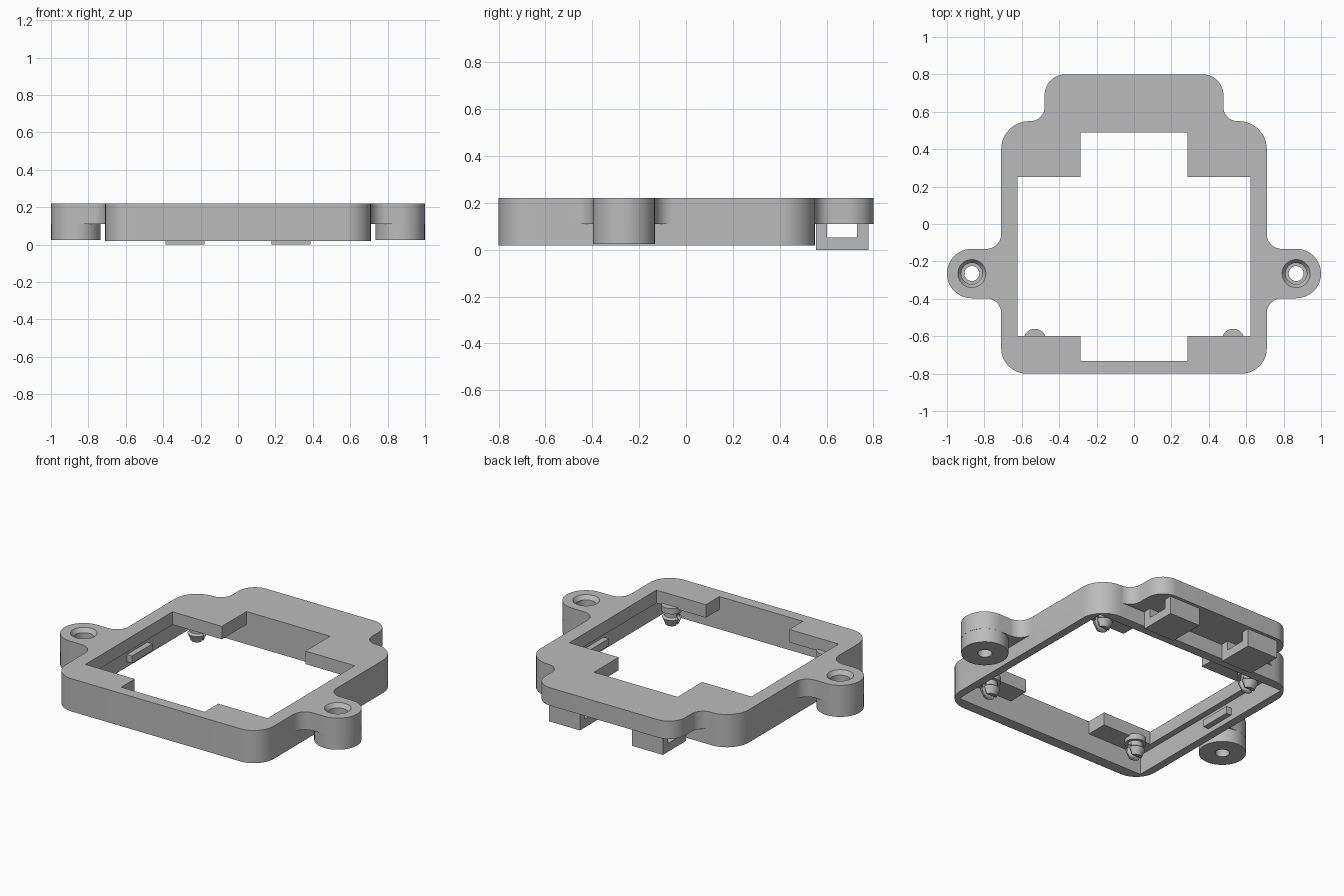
import bpy, bmesh, math
from mathutils import Vector, Matrix

cube = bpy.data.objects.get("Cube")
if cube:
    bpy.data.objects.remove(cube, do_unlink=True)

grey = bpy.data.materials.new("plain grey")
grey.use_nodes = True
grey.diffuse_color = (0.5, 0.5, 0.5, 1)
grey.node_tree.nodes["Principled BSDF"].inputs["Base Color"].default_value = (0.5, 0.5, 0.5, 1)


def finish(name, bm):
    """Clean the mesh, smooth its curved sides and link it as an object."""
    bmesh.ops.remove_doubles(bm, verts=bm.verts, dist=0.0002)
    bmesh.ops.recalc_face_normals(bm, faces=bm.faces)
    for f in bm.faces:
        f.smooth = True
    for e in bm.edges:
        e.smooth = len(e.link_faces) == 2 and e.calc_face_angle(0) < math.radians(30)
    me = bpy.data.meshes.new(name)
    bm.to_mesh(me)
    bm.free()
    me.materials.append(grey)
    ob = bpy.data.objects.new(name, me)
    bpy.context.scene.collection.objects.link(ob)
    return ob


def rounded(corners, steps=12):
    """Round each (x, y, radius) corner of a closed polygon."""
    out = []
    n = len(corners)
    for i, (x, y, r) in enumerate(corners):
        p = Vector((x, y))
        if r == 0:
            out.append(p)
            continue
        a = (Vector(corners[i - 1][:2]) - p).normalized()
        b = (Vector(corners[(i + 1) % n][:2]) - p).normalized()
        centre = p + (a + b) * r
        for k in range(steps + 1):
            t = k / steps * math.pi / 2
            out.append(centre - b * r * math.cos(t) - a * r * math.sin(t))
    return out


def mirrored(half):
    return half + [(-x, y, r) for x, y, r in reversed(half)]


def circle(x, y, r, n=40):
    return [Vector((x + r * math.cos(k * math.tau / n), y + r * math.sin(k * math.tau / n)))
            for k in range(n)]


def slab(name, loops, z0, z1):
    """Extrude an outline with holes between two heights."""
    cu = bpy.data.curves.new(name, 'CURVE')
    cu.dimensions = '2D'
    cu.fill_mode = 'BOTH'
    cu.extrude = (z1 - z0) / 2
    for loop in loops:
        sp = cu.splines.new('POLY')
        sp.points.add(len(loop) - 1)
        for pt, v in zip(sp.points, loop):
            pt.co = (v.x, v.y, 0, 1)
        sp.use_cyclic_u = True
    tmp = bpy.data.objects.new(name + "_path", cu)
    bpy.context.scene.collection.objects.link(tmp)
    bpy.context.view_layer.update()
    me = bpy.data.meshes.new_from_object(tmp.evaluated_get(bpy.context.evaluated_depsgraph_get()))
    bm = bmesh.new()
    bm.from_mesh(me)
    bmesh.ops.translate(bm, verts=bm.verts, vec=(0, 0, (z0 + z1) / 2))
    bpy.data.objects.remove(tmp)
    bpy.data.curves.remove(cu)
    bpy.data.meshes.remove(me)
    return finish(name, bm)


def lathe(name, profile, x, y, n=40):
    """Spin a closed (radius, z) profile about a vertical axis."""
    bm = bmesh.new()
    vs = [bm.verts.new((r, 0, z)) for r, z in profile]
    es = [bm.edges.new((vs[i - 1], vs[i])) for i in range(len(vs))]
    bmesh.ops.spin(bm, geom=vs + es, cent=(0, 0, 0), axis=(0, 0, 1),
                   angle=math.tau, steps=n, use_merge=True)
    bmesh.ops.dissolve_degenerate(bm, edges=bm.edges, dist=0.0001)
    bmesh.ops.translate(bm, verts=bm.verts, vec=(x, y, 0))
    return finish(name, bm)


def box(name, lo, hi):
    bm = bmesh.new()
    lo, hi = Vector(lo), Vector(hi)
    bmesh.ops.create_cube(bm, size=1, matrix=Matrix.Translation((lo + hi) / 2)
                          @ Matrix.Diagonal((*(hi - lo), 1)))
    return finish(name, bm)


TOP, PLATE, STEP, RIM = 0.22, 0.14, 0.11, 0.018
EAR_X, EAR_Y = 0.867, -0.265

# Outlines
outline = rounded(mirrored([
    (0.71, -0.8, 0.135), (0.71, -0.397, 0.08), (1.0, -0.397, 0.1319), (1.0, -0.133, 0.1319),
    (0.71, -0.133, 0.08), (0.71, 0.55, 0.15), (0.478, 0.55, 0.075), (0.478, 0.8, 0.11)]))
body = rounded(mirrored([(0.71, -0.8, 0.135), (0.71, 0.55, 0.15)]))
cavity = rounded(mirrored([(0.66, -0.732, 0), (0.66, 0.49, 0)]))
opening = rounded(mirrored([
    (0.285, -0.732, 0), (0.285, -0.6, 0), (0.622, -0.6, 0),
    (0.622, 0.25, 0), (0.285, 0.25, 0), (0.285, 0.49, 0)]))
ear_holes = [circle(s * EAR_X, EAR_Y, 0.075) for s in (-1, 1)]

# Frame in three levels
slab("top_plate", [outline, opening] + ear_holes, PLATE, TOP)
slab("flange_wall", [outline, cavity] + ear_holes, STEP, PLATE)
slab("lower_rim", [body, cavity], RIM, STEP)

for side, s in (("left", 1), ("right", -1)):
    # Screw boss with countersunk stepped hole
    lathe(side + "_screw_boss", [
        (0.075, TOP), (0.057, 0.195), (0.057, 0.1), (0.04, 0.1), (0.04, 0.025),
        (0.132, 0.025), (0.132, STEP), (0.075, STEP)], s * EAR_X, EAR_Y)

    # Loop hook under the back tab
    bm = bmesh.new()
    shape = [(0.555, STEP), (0.555, 0), (0.78, 0), (0.78, STEP),
             (0.73, STEP), (0.73, 0.052), (0.602, 0.052), (0.602, STEP)]
    face = bm.faces.new([bm.verts.new((s * 0.178, y, z)) for y, z in shape])
    ext = bmesh.ops.extrude_face_region(bm, geom=[face])["geom"]
    bmesh.ops.translate(bm, verts=[g for g in ext if isinstance(g, bmesh.types.BMVert)],
                        vec=(s * 0.21, 0, 0))
    finish(side + "_hook", bm)

    # Small catch on the inner side wall
    xs = sorted((s * 0.625, s * 0.665))
    box(side + "_catch", (xs[0], -0.14, 0.05), (xs[1], 0.06, 0.095))

    # Slotted snap pegs under the corner plates
    for end, y in (("front", -0.62), ("back", 0.36)):
        peg = lathe(f"{end}_{side}_peg", [
            (0, PLATE + 0.01), (0.06, PLATE + 0.01), (0.06, 0.115), (0.042, 0.115),
            (0.042, 0.085), (0.055, 0.075), (0.036, 0.03), (0, 0.03)], s * 0.53, y, 24)
        slot = box(f"{end}_{side}_peg_slot", (s * 0.53 - 0.1, y - 0.011, 0), (s * 0.53 + 0.1, y + 0.011, 0.1))
        slot.hide_render = True
        slot.hide_viewport = True
        mod = peg.modifiers.new("slot", 'BOOLEAN')
        mod.operation = 'DIFFERENCE'
        mod.solver = 'EXACT'
        mod.object = slot
